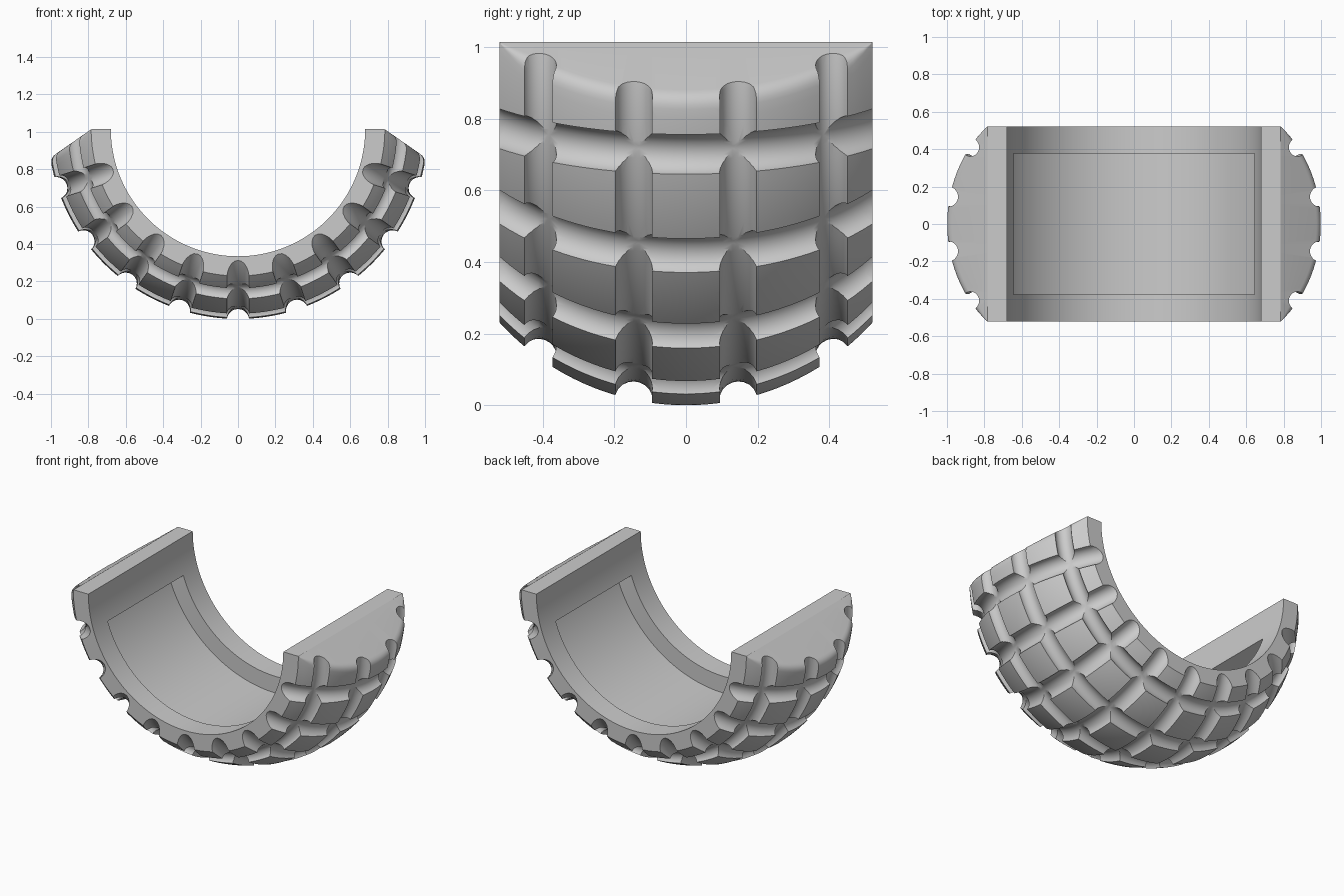
import bpy, bmesh
from math import sin, cos, pi, sqrt, atan2, asin, radians

if "Cube" in bpy.data.objects:
    bpy.data.objects.remove(bpy.data.objects["Cube"])

ZC = 1.014               # height of the tyre axis
R_OUT, R_IN = 1.015, 0.68
R_CROWN, HALF_W = 0.703, 0.52


def outer_r(y):
    """Crowned tread radius at side position y."""
    return R_OUT - R_CROWN + sqrt(R_CROWN ** 2 - y * y)


def loft(name, strips):
    """Each strip is (rings, closed); skins all of them into one mesh object."""
    bm = bmesh.new()
    for rings, closed in strips:
        vs = [[bm.verts.new(p) for p in ring] for ring in rings]
        n = len(vs[0])
        pairs = list(zip(vs, vs[1:])) + ([(vs[-1], vs[0])] if closed else [])
        for a, b in pairs:
            for i in range(n):
                j = (i + 1) % n
                bm.faces.new((a[i], a[j], b[j], b[i]))
        if not closed:
            bm.faces.new(vs[0])
            bm.faces.new(vs[-1][::-1])
    bmesh.ops.recalc_face_normals(bm, faces=bm.faces)
    mesh = bpy.data.meshes.new(name)
    bm.to_mesh(mesh)
    bm.free()
    ob = bpy.data.objects.new(name, mesh)
    bpy.context.collection.objects.link(ob)
    return ob


def polar(r, a, y):
    """Point at radius r, angle a from straight down."""
    return (r * sin(a), y, ZC - r * cos(a))


# Half tyre body: one front section per y step, with sloped rounded shoulders
def body_ring(y):
    r, px, dx, dz = outer_r(y), 0.783, 0.821, -0.571
    b = px * dx
    t = -b + sqrt(b * b - px * px + r * r)
    f = min(0.035, t * 0.4)
    corner = (px + t * dx, t * dz)
    start = (corner[0] - f * dx, corner[1] - f * dz)
    a_end = atan2(corner[0], -corner[1]) - f / r
    end = (r * sin(a_end), -r * cos(a_end))
    half = [(px, 0)]
    for k in range(6):
        u = k / 5
        half.append(tuple((1 - u) ** 2 * s + 2 * u * (1 - u) * c + u * u * e
                          for s, c, e in zip(start, corner, end)))
    half += [(r * sin(a_end * (1 - k / 48)), -r * cos(a_end * (1 - k / 48)))
             for k in range(1, 49)]
    inner = [(R_IN * sin(a), -R_IN * cos(a))
             for a in (-pi / 2 + pi * k / 72 for k in range(73))]
    pts = inner + half + [(-x, z) for x, z in half[-2::-1]]
    return [(x, y, ZC + z) for x, z in pts]


tyre = loft("half_tyre", [([body_ring(-HALF_W + 2 * HALF_W * k / 40)
                            for k in range(41)], False)])

# Grooves running around the tread
N = 20


def around(y, rad, sink):
    r = outer_r(y) - sink
    return [[polar(r + rad * cos(2 * pi * k / N), 2 * pi * (s + .37) / 120,
                   y + rad * sin(2 * pi * k / N)) for k in range(N)] for s in range(120)]


ring_cut = loft("ring_groove_cutter",
                [(around(side * y, rad, sink), True) for side in (-1, 1)
                 for y, rad, sink in ((.146, .0525, 0), (.41, .0485, .006))])


# Grooves running across the tread, following the crown
def across(a, rad, lift):
    rings = []
    for s in range(41):
        p = radians(-60 + 3 * s)
        ring = []
        for k in range(N):
            q = 2 * pi * k / N
            rc = R_CROWN + lift + rad * cos(q)
            r, y, side = R_OUT - R_CROWN + rc * cos(p), rc * sin(p), rad * sin(q)
            ring.append((r * sin(a) + side * cos(a), y, ZC - r * cos(a) + side * sin(a)))
        rings.append(ring)
    return rings


cross_cut = loft("cross_groove_cutter",
                 [(across(radians(18 * i), 0.0595, 0.0065), False) for i in range(-4, 5)])

# Recess on the inside
A = asin(0.645 / R_IN)
recess_cut = loft("recess_cutter", [([[polar(r, -A + 2 * A * k / 72, y) for r, y in
                  ((.6, -.377), (.785, -.377), (.785, .377), (.6, .377))]
                  for k in range(73)], False)])

# Apply the cuts
bpy.context.view_layer.objects.active = tyre
tyre.select_set(True)
for cutter in (recess_cut, ring_cut, cross_cut):
    cutter.hide_render = True
    m = tyre.modifiers.new("cut", 'BOOLEAN')
    m.operation, m.solver, m.object = 'DIFFERENCE', 'EXACT', cutter
    bpy.ops.object.modifier_apply(modifier=m.name)
    bpy.data.objects.remove(cutter)

bpy.ops.object.shade_smooth_by_angle(angle=radians(30))
